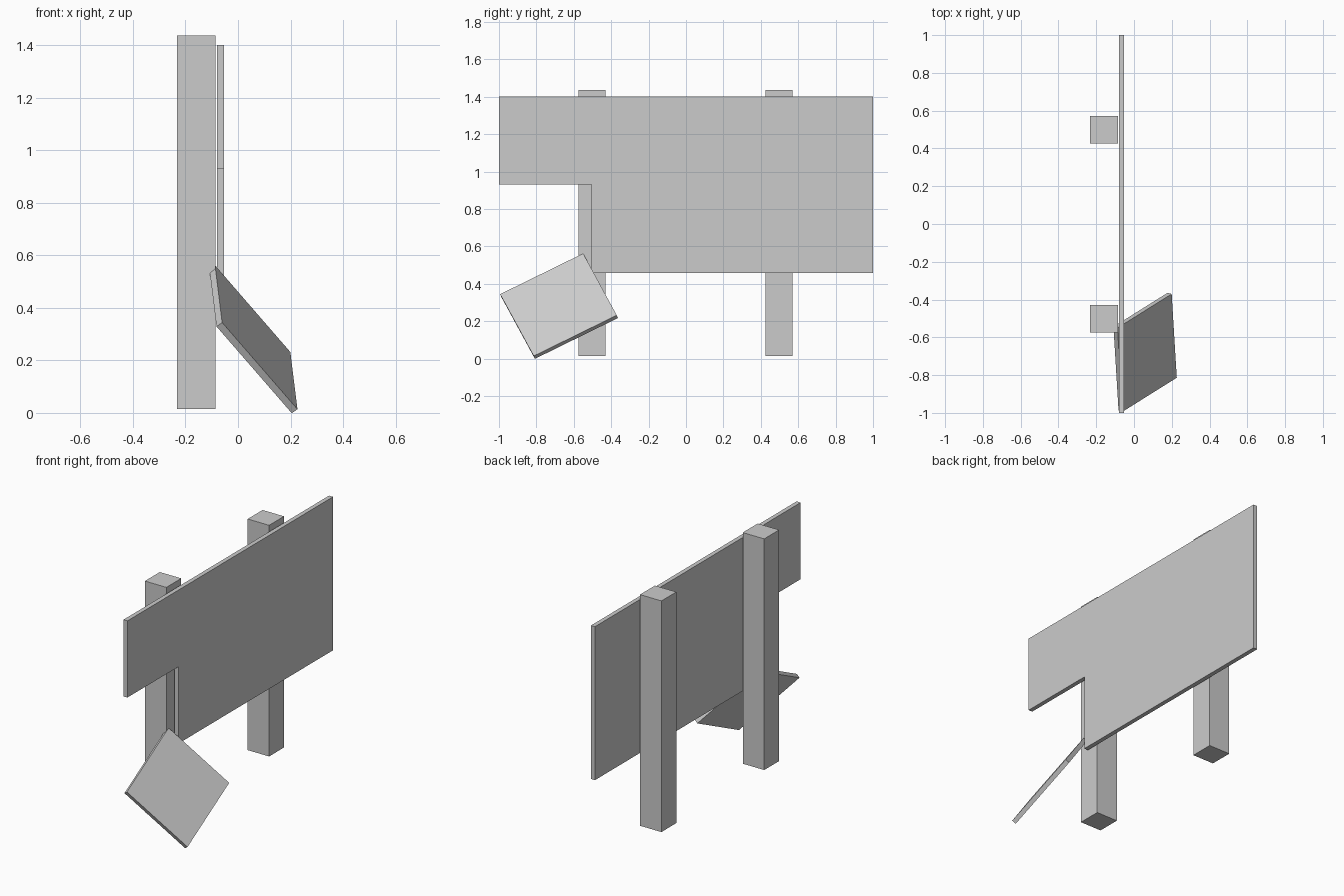
import bpy
import bmesh
from mathutils import Matrix, Vector

if "Cube" in bpy.data.objects:
    bpy.data.objects.remove(bpy.data.objects["Cube"])

THICK = 0.027


def add_object(name, bm):
    bmesh.ops.recalc_face_normals(bm, faces=bm.faces)
    mesh = bpy.data.meshes.new(name)
    bm.to_mesh(mesh)
    bm.free()
    obj = bpy.data.objects.new(name, mesh)
    bpy.context.collection.objects.link(obj)
    return obj


def add_box(name, size, center):
    bm = bmesh.new()
    bmesh.ops.create_cube(bm, size=1)
    bmesh.ops.scale(bm, vec=size, verts=bm.verts)
    obj = add_object(name, bm)
    obj.location = center
    return obj


# Two square posts behind the board
for side, y in (("left", -0.502), ("right", 0.498)):
    add_box(side + "_post", (0.146, 0.145, 1.423), (-0.159, y, 0.7255))

# Sign board with its lower corner missing: (y, z) outline, extruded along x
outline = [(-1, 0.93), (-0.505, 0.93), (-0.505, 0.457),
           (1, 0.457), (1, 1.402), (-1, 1.402)]
bm = bmesh.new()
face = bm.faces.new([bm.verts.new((-0.08, y, z)) for y, z in outline])
extruded = bmesh.ops.extrude_face_region(bm, geom=[face], use_keep_orig=True)
moved = [v for v in extruded["geom"] if isinstance(v, bmesh.types.BMVert)]
bmesh.ops.translate(bm, vec=(THICK, 0, 0), verts=moved)
add_object("sign_board", bm)

# Fallen corner piece leaning on the left post
u = Vector((-0.027, 0.444, 0.218)).normalized()
n = u.cross(Vector((-0.285, -0.189, 0.324))).normalized()
v = n.cross(u)
piece = add_box("broken_corner", (THICK, 0.495, 0.473), (0, 0, 0))
center = Vector((0.0695, -0.682, 0.288)) - n * THICK / 2
piece.matrix_world = Matrix.Translation(center) @ Matrix((n, u, v)).transposed().to_4x4()
